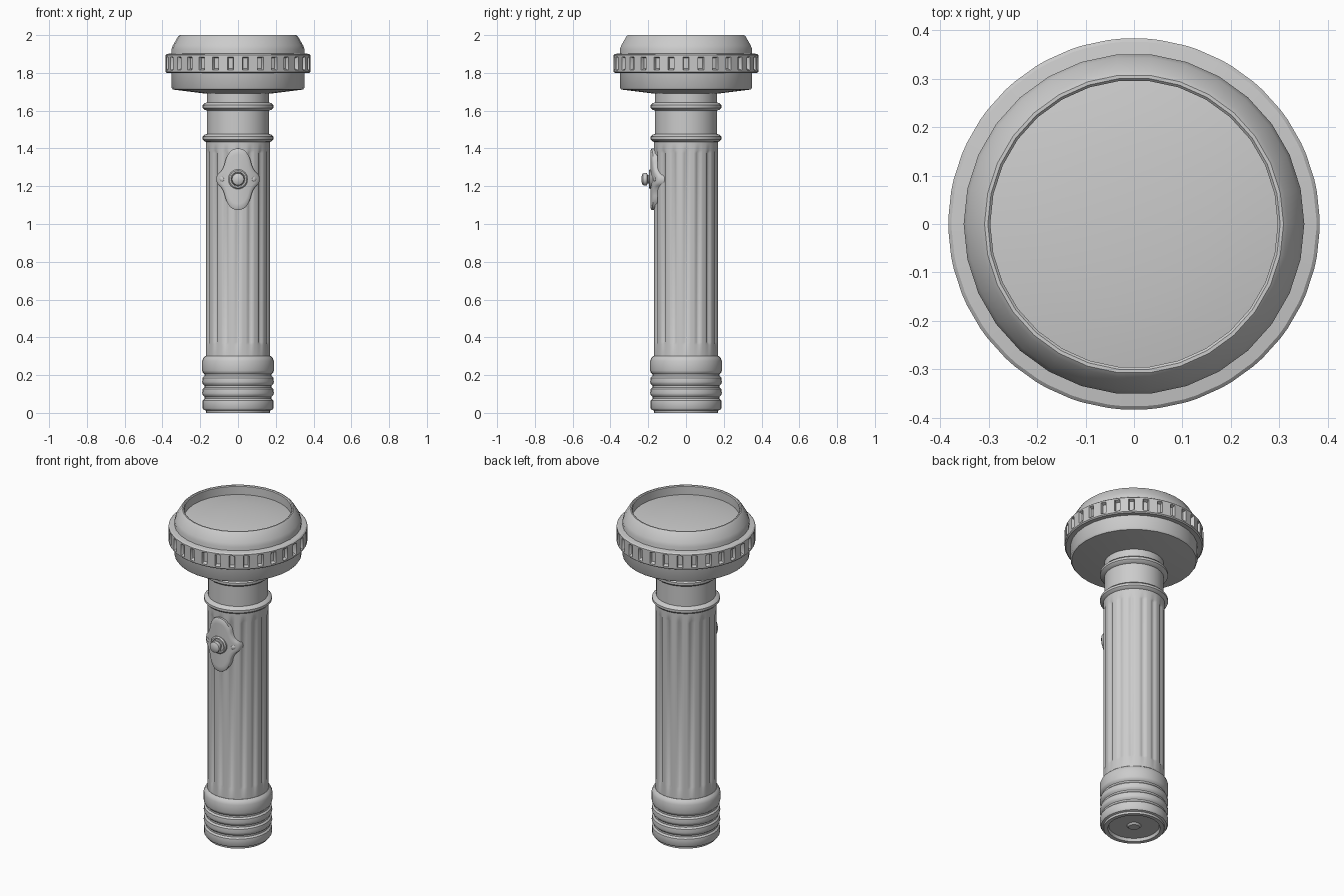
import bpy, bmesh
from math import sin, cos, pi, radians, degrees, sqrt, exp
from mathutils import Matrix, Vector

if "Cube" in bpy.data.objects:
    bpy.data.objects.remove(bpy.data.objects["Cube"])


def finish(name, bm, angle=35):
    bmesh.ops.remove_doubles(bm, verts=bm.verts, dist=1e-5)
    bmesh.ops.recalc_face_normals(bm, faces=bm.faces)
    me = bpy.data.meshes.new(name)
    bm.to_mesh(me)
    bm.free()
    ob = bpy.data.objects.new(name, me)
    bpy.context.collection.objects.link(ob)
    bpy.ops.object.select_all(action='DESELECT')
    ob.select_set(True)
    bpy.context.view_layer.objects.active = ob
    bpy.ops.object.shade_smooth_by_angle(angle=radians(angle))
    return ob


def skin(bm, rows, closed_rows=False):
    """Join equal closed loops of points with quads."""
    vs = [[bm.verts.new(p) for p in row] for row in rows]
    n = len(rows[0])
    for i in range(len(vs) if closed_rows else len(vs) - 1):
        a, b = vs[i], vs[(i + 1) % len(vs)]
        for j in range(n):
            k = (j + 1) % n
            bm.faces.new((a[j], a[k], b[k], b[j]))


def lathe(name, profile, angles, shape=lambda r, z, a, i: r, closed=False, angle=35):
    """Turn (radius, z) points about z; shape can vary the radius by angle in degrees."""
    bm = bmesh.new()
    rows = []
    for i, (r, z) in enumerate(profile):
        row = []
        for a in angles:
            q = shape(r, z, a, i)
            row.append((q * cos(radians(a)), q * sin(radians(a)), z))
        rows.append(row)
    skin(bm, rows, closed)
    return finish(name, bm, angle)


def even(n):
    return [360 * i / n for i in range(n)]


# head bowl and bezel
lathe("head", [
    (0, 1.69), (0.17, 1.69), (0.345, 1.712), (0.352, 1.722), (0.352, 1.925),
    (0.345, 1.945), (0.318, 1.992), (0.309, 2.0), (0.302, 2.0), (0.297, 1.995),
    (0.297, 1.93), (0, 1.93)], even(30))

# slightly domed lens
lathe("lens", [(0.298, 1.935), (0.298, 1.945), (0.24, 1.955), (0.16, 1.963),
               (0.08, 1.968), (0, 1.969)], even(30))


# gripping ring with thirty slots
def slotted(r, z, a, i):
    facet = cos(radians(6)) / cos(radians(a % 12 - 6))
    off = abs((a + 6) % 12 - 6)
    if i in (4, 5) and off < 2.2:
        r -= 0.02
    return r * facet


ring_angles = [12 * k + d for k in range(30) for d in (-2.4, -1.9, 1.9, 2.4)]
lathe("grip_ring", [
    (0.345, 1.80), (0.378, 1.80), (0.385, 1.806), (0.385, 1.815), (0.385, 1.822),
    (0.385, 1.878), (0.385, 1.885), (0.385, 1.894), (0.378, 1.90), (0.345, 1.905)],
    ring_angles, slotted, closed=True, angle=30)

# neck with two raised beads
def bead(z):
    return [(0.165, z - 0.022), (0.178, z - 0.017), (0.188, z - 0.007),
            (0.188, z + 0.007), (0.178, z + 0.017), (0.165, z + 0.022)]


lathe("neck", [(0, 1.42), (0.165, 1.42)] + bead(1.455) + bead(1.622)
      + [(0.165, 1.70), (0, 1.70)], even(32))


# fluted barrel
def fluted(r, z, a, i):
    off = abs((a + 11.25) % 22.5 - 11.25)
    if 3 <= i <= 4 and off < 5.6:
        r -= 0.009 * (1 - (off / 5.6) ** 2)
    return r


lathe("barrel", [(0, 0.27), (0.17, 0.27), (0.17, 0.36), (0.17, 0.375), (0.17, 1.375),
                 (0.17, 1.39), (0.17, 1.435), (0, 1.435)], even(128), fluted)

# ribbed tail cap with recessed end and contact nub
tail = [(0, 0.008), (0.03, 0.008), (0.04, 0.018), (0.14, 0.018), (0.145, 0.0),
        (0.168, 0.0), (0.17, 0.012), (0.182, 0.016), (0.188, 0.026), (0.188, 0.06)]
for z in (0.08, 0.14, 0.20):
    tail += [(0.187, z - 0.014), (0.178, z - 0.005), (0.178, z + 0.005),
             (0.187, z + 0.014), (0.19, z + 0.024)]
tail += [(0.19, 0.275), (0.183, 0.292), (0.172, 0.302), (0, 0.302)]
lathe("tail_cap", tail, even(32))

# switch plate: four-lobed outline wrapped around the barrel
quarter = [(0.115, 0), (0.108, 0.024), (0.088, 0.045), (0.073, 0.075),
           (0.063, 0.11), (0.038, 0.15), (0, 0.163)]
key = quarter + [(-x, z) for x, z in quarter[-2::-1]]
key += [(x, -z) for x, z in key[-2:0:-1]]
outline = []
for i in range(len(key)):
    p = [Vector(key[(i + d) % len(key)]) for d in (-1, 0, 1, 2)]
    for t in (0, 1 / 3, 2 / 3):
        outline.append(0.5 * (2 * p[1] + (p[2] - p[0]) * t
                              + (2 * p[0] - 5 * p[1] + 4 * p[2] - p[3]) * t * t
                              + (3 * p[1] - p[0] - 3 * p[2] + p[3]) * t ** 3))
ZC = 1.237
bm = bmesh.new()
rows = []
for s, r in ((0, 0.188), (0.3, 0.188), (0.6, 0.188), (0.8, 0.188), (0.94, 0.188),
             (1, 0.183), (1, 0.155)):
    rows.append([(s * p.x, -sqrt(r * r - (s * p.x) ** 2), ZC + s * p.y) for p in outline])
skin(bm, rows)
finish("switch_plate", bm, 40)


# parts turned on an axis pointing out from the barrel
def outward(name, profile, n, turn=0):
    ob = lathe(name, profile, even(n))
    ob.data.transform(Matrix.Rotation(radians(turn), 4, 'Z')
                      @ Matrix.Translation((0, 0, ZC)) @ Matrix.Rotation(pi / 2, 4, 'X'))


outward("switch_collar", [(0, 0.17), (0.052, 0.17), (0.052, 0.19), (0.046, 0.197),
                          (0.038, 0.197), (0.036, 0.19), (0, 0.19)], 24)
outward("switch_button", [(0, 0.18), (0.022, 0.18), (0.022, 0.202), (0.032, 0.207),
                          (0.034, 0.217), (0.031, 0.228), (0.02, 0.234), (0, 0.236)], 24)
for side, turn in (("left", -27), ("right", 27)):
    outward("rivet_" + side, [(0, 0.18), (0.013, 0.18), (0.013, 0.189),
                              (0.008, 0.193), (0, 0.194)], 12, turn)
